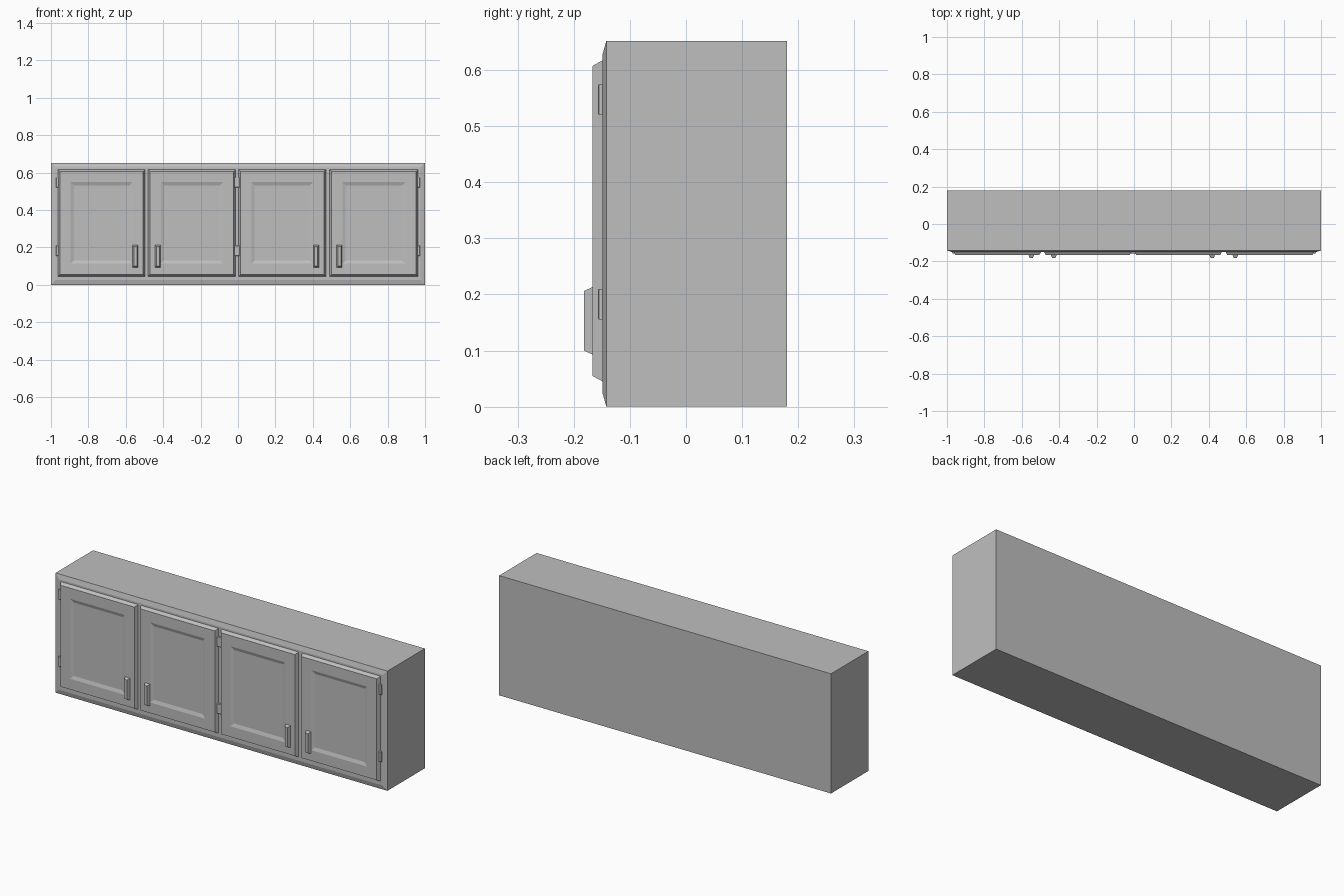
import bpy
import bmesh

cube = bpy.data.objects.get("Cube")
if cube:
    bpy.data.objects.remove(cube, do_unlink=True)

COLOUR = (0.52, 0.52, 0.52, 1)
grey = bpy.data.materials.new("cabinet grey")
grey.use_nodes = True
grey.diffuse_color = COLOUR
grey.node_tree.nodes["Principled BSDF"].inputs["Base Color"].default_value = COLOUR


def panel(name, x0, x1, z0, z1, steps):
    """Closed solid of stacked rectangles; each step is (inset, y), back to front."""
    bm = bmesh.new()
    rings = []
    for inset, y in steps:
        l, r, b, t = x0 + inset, x1 - inset, z0 + inset, z1 - inset
        rings.append([bm.verts.new((x, y, z)) for x, z in ((l, b), (r, b), (r, t), (l, t))])
    bm.faces.new(rings[0])
    bm.faces.new(rings[-1])
    for a, b in zip(rings, rings[1:]):
        for i in range(4):
            j = (i + 1) % 4
            bm.faces.new((a[i], a[j], b[j], b[i]))
    bmesh.ops.recalc_face_normals(bm, faces=bm.faces)
    mesh = bpy.data.meshes.new(name)
    bm.to_mesh(mesh)
    bm.free()
    mesh.materials.append(grey)
    obj = bpy.data.objects.new(name, mesh)
    bpy.context.collection.objects.link(obj)
    return obj


# Cabinet box with a bevelled front frame
panel("cabinet_body", -1, 1, 0, 0.652, [(0, 0.18), (0, -0.142), (0.025, -0.149)])

# Doors: name, left edge, right edge, hinge side (-1 or 1), in facing pairs
doors = [
    ("outer_right", -0.963, -0.497, -1),
    ("inner_right", -0.481, -0.013, 1),
    ("inner_left", 0.003, 0.470, -1),
    ("outer_left", 0.490, 0.963, 1),
]

for name, x0, x1, side in doors:
    # Raised door with chamfered edge and shallow recessed panel
    panel(name + "_door", x0, x1, 0.045, 0.617,
          [(0, -0.145), (0, -0.149), (0.01, -0.167), (0.068, -0.167), (0.086, -0.161)])

    # Pull handle near the free edge
    hx = x0 + 0.052 if side > 0 else x1 - 0.052
    panel(name + "_handle", hx - 0.015, hx + 0.015, 0.093, 0.213,
          [(0, -0.165), (0, -0.167), (0.007, -0.182)])

    # Two hinges on the other edge
    ex = x1 if side > 0 else x0
    for label, z in (("lower", 0.155), ("upper", 0.52)):
        panel(f"{name}_{label}_hinge", ex - 0.01, ex + 0.01, z, z + 0.055,
              [(0, -0.145), (0, -0.155), (0.002, -0.157)])
